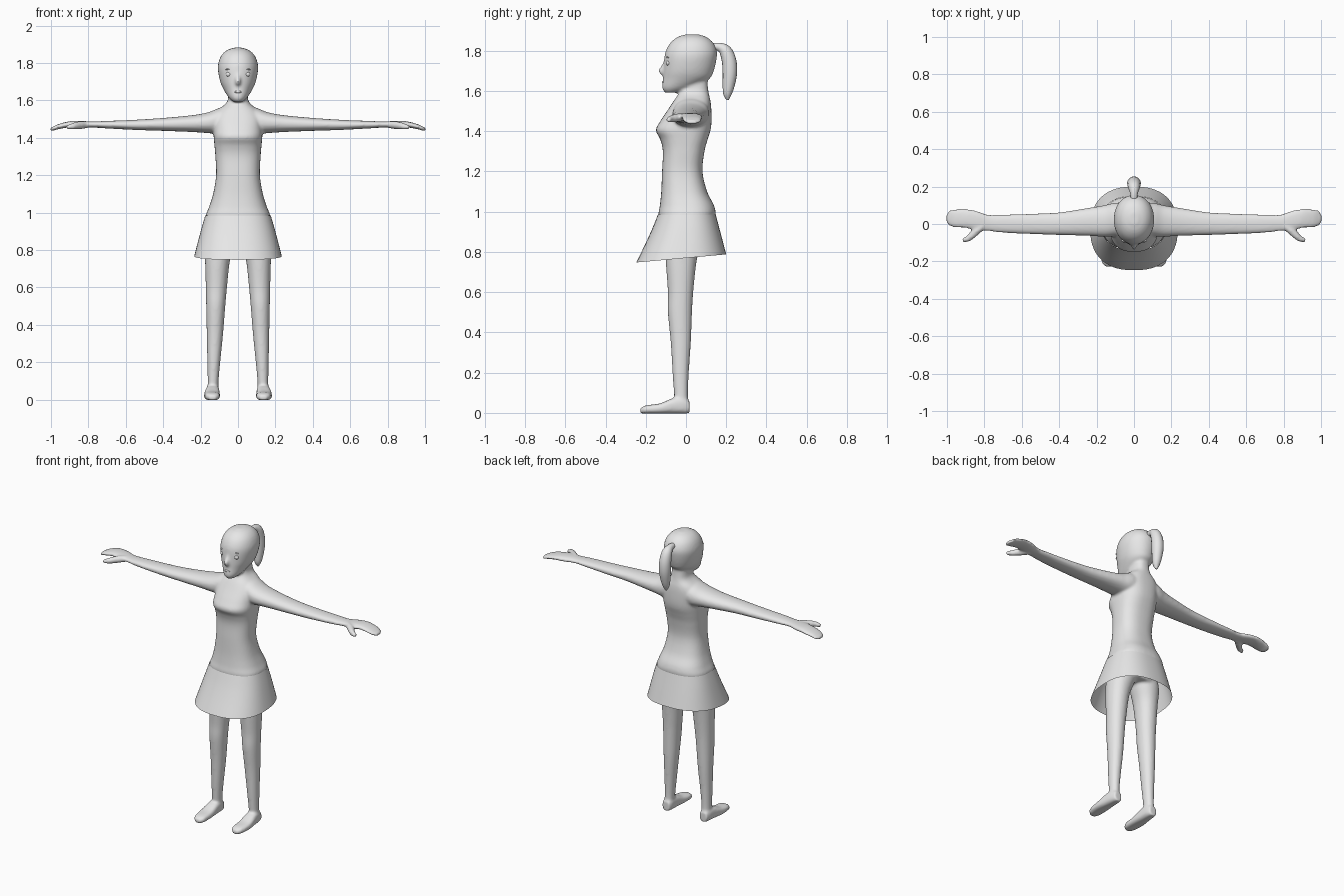
import bpy, bmesh, math
from mathutils import Vector

cube = bpy.data.objects.get("Cube")
if cube:
    bpy.data.objects.remove(cube)

mat = bpy.data.materials.new("light_grey")
mat.use_nodes = True
GREY = (0.8, 0.8, 0.8, 1)
mat.diffuse_color = GREY
mat.node_tree.nodes["Principled BSDF"].inputs["Base Color"].default_value = GREY


def smooth_rows(rows, steps=5):
    """Pass a smooth curve through the listed cross-sections."""
    out = []
    for i in range(len(rows) - 1):
        a, b, c, d = (rows[min(max(i + k, 0), len(rows) - 1)] for k in (-1, 0, 1, 2))
        for s in range(steps):
            t = s / steps
            out.append([q + t / 2 * (r - p + t * (2 * p - 5 * q + 4 * r - w + t * (3 * (q - r) + w - p)))
                        for p, q, r, w in zip(a, b, c, d)])
    return out + [list(rows[-1])]


def loft(bm, rows, axis, power=2.0, side=1, caps=True, sides=40):
    """Rows are (position, low u, high u, low v, high v) along an axis."""
    rings = []
    for pos, u0, u1, v0, v1 in smooth_rows(rows):
        ring = []
        for k in range(sides):
            a = 2 * math.pi * k / sides
            c, s = math.cos(a), math.sin(a)
            u = (u0 + u1) / 2 + (u1 - u0) / 2 * math.copysign(abs(c) ** (2 / power), c)
            v = (v0 + v1) / 2 + (v1 - v0) / 2 * math.copysign(abs(s) ** (2 / power), s)
            x, y, z = {"x": (pos, u, v), "y": (u, pos, v), "z": (u, v, pos)}[axis]
            ring.append(bm.verts.new((x * side, y, z)))
        rings.append(ring)
    for lo, hi in zip(rings, rings[1:]):
        for k in range(sides):
            n = (k + 1) % sides
            bm.faces.new((lo[k], lo[n], hi[n], hi[k]))
    if caps:
        bm.faces.new(rings[0])
        bm.faces.new(rings[-1])


def upright(rows):
    """Expand (height, half width, front, back) to a loft row."""
    return [(z, -w, w, f, b) for z, w, f, b in rows]


def tube(bm, rows, side=1, sides=16):
    """Round tube bending in one plane; rows are (x, y, z, radius)."""
    rows = smooth_rows(rows)
    pts = [Vector((x * side, y, z)) for x, y, z, r in rows]
    rings = []
    for i, p in enumerate(pts):
        d = (pts[min(i + 1, len(pts) - 1)] - pts[max(i - 1, 0)]).normalized()
        ref = Vector((1, 0, 0)) if abs(d.x) < 0.3 else Vector((0, 0, 1))
        u = d.cross(ref).normalized()
        v = d.cross(u)
        angles = [2 * math.pi * k / sides for k in range(sides)]
        rings.append([bm.verts.new(p + rows[i][3] * (u * math.cos(a) + v * math.sin(a))) for a in angles])
    for lo, hi in zip(rings, rings[1:]):
        for k in range(sides):
            n = (k + 1) % sides
            bm.faces.new((lo[k], lo[n], hi[n], hi[k]))
    bm.faces.new(rings[0])
    bm.faces.new(rings[-1])


def finish(bm, name):
    bmesh.ops.recalc_face_normals(bm, faces=bm.faces)
    for f in bm.faces:
        f.smooth = True
    mesh = bpy.data.meshes.new(name)
    bm.to_mesh(mesh)
    bm.free()
    mesh.materials.append(mat)
    obj = bpy.data.objects.new(name, mesh)
    bpy.context.collection.objects.link(obj)
    return obj


def ellipsoid(name, centre, radii, tilt=0):
    bpy.ops.mesh.primitive_uv_sphere_add(segments=20, ring_count=12, location=centre, rotation=(0, tilt, 0))
    obj = bpy.context.object
    obj.name = name
    obj.scale = radii
    obj.data.materials.append(mat)
    bpy.ops.object.shade_smooth()


# Body: overlapping lofts fused into one smooth skin
bm = bmesh.new()
loft(bm, upright([
    (.86, .13, -.10, .08), (.93, .155, -.12, .12), (.98, .172, -.137, .146),
    (1.03, .155, -.13, .14), (1.10, .133, -.123, .105), (1.20, .117, -.119, .082),
    (1.30, .121, -.115, .092), (1.36, .126, -.128, .108), (1.405, .13, -.15, .122),
    (1.45, .13, -.128, .127), (1.51, .13, -.088, .126), (1.55, .105, -.062, .122),
    (1.59, .06, -.035, .113), (1.64, .05, -.02, .107), (1.70, .048, -.01, .107)]), "z", 2.5)

# Head
loft(bm, upright([
    (1.592, .025, -.105, -.04), (1.615, .05, -.118, .03), (1.66, .078, -.114, .115),
    (1.70, .095, -.112, .138), (1.76, .107, -.108, .152), (1.80, .105, -.1, .153),
    (1.84, .089, -.077, .135), (1.868, .06, -.042, .102), (1.882, .02, 0, .06)]), "z", 2.1)

# Limbs, mirrored
for side in (1, -1):
    # Arm and flat hand
    loft(bm, [
        (.06, -.06, .115, 1.42, 1.572), (.11, -.065, .112, 1.42, 1.556),
        (.16, -.068, .10, 1.425, 1.536), (.25, -.063, .085, 1.431, 1.52),
        (.40, -.059, .062, 1.437, 1.506), (.55, -.054, .055, 1.442, 1.496),
        (.70, -.047, .05, 1.45, 1.49), (.78, -.038, .05, 1.455, 1.487),
        (.84, -.035, .07, 1.455, 1.49), (.90, -.022, .081, 1.456, 1.488),
        (.96, -.018, .079, 1.446, 1.473), (.99, -.008, .07, 1.437, 1.459),
        (1.003, .01, .05, 1.436, 1.454)], "x", 2.2, side)
    # Thumb
    tube(bm, [(.81, -.01, 1.47, .02), (.85, -.045, 1.467, .021),
              (.885, -.077, 1.461, .017), (.918, -.087, 1.455, .011)], side)
    # Leg
    loft(bm, [
        (.03, .105, .163, -.055, .012), (.10, .104, .162, -.06, .01),
        (.20, .095, .164, -.067, .014), (.35, .08, .167, -.076, .024),
        (.50, .068, .17, -.09, .03), (.60, .059, .172, -.09, .036),
        (.75, .042, .176, -.1, .052), (.85, .01, .175, -.1, .075),
        (.93, 0, .15, -.09, .08)], "z", 2.1, side)
    # Foot
    loft(bm, [
        (-.228, .118, .153, -.002, .022), (-.20, .099, .174, -.003, .037),
        (-.13, .096, .182, -.003, .047), (-.06, .099, .175, -.003, .075),
        (-.01, .102, .168, -.003, .075), (.017, .11, .16, -.002, .06)], "y", 2.8, side)

# Nose ridge blended into the face
tube(bm, [(0, -.098, 1.75, .010), (0, -.112, 1.72, .012), (0, -.123, 1.70, .014), (0, -.108, 1.685, .012)])

body = finish(bm, "body")
remesh = body.modifiers.new("fuse", 'REMESH')
remesh.mode = 'VOXEL'
remesh.voxel_size = 0.008
remesh.use_smooth_shade = True
relax = body.modifiers.new("relax", 'SMOOTH')
relax.factor = 0.5
relax.iterations = 5

# Skirt: open flared shell with a hem that dips at the front
bm = bmesh.new()
loft(bm, upright([(.985, .175, -.14, .148), (.92, .194, -.168, .164),
                  (.85, .213, -.203, .181), (.77, .234, -.247, .2)]), "z", 2.4, caps=False, sides=56)
for v in bm.verts:
    v.co.z += .09 * v.co.y * (.985 - v.co.z) / .215
finish(bm, "skirt")

# Ponytail
bm = bmesh.new()
tube(bm, [(0, .125, 1.815, .02), (0, .16, 1.82, .02), (0, .195, 1.80, .031),
          (0, .214, 1.75, .036), (0, .218, 1.69, .036), (0, .212, 1.63, .03),
          (0, .206, 1.585, .021), (0, .207, 1.556, .006)])
finish(bm, "ponytail")

# Facial features
for side, label in ((1, "left"), (-1, "right")):
    ellipsoid(label + "_eye", (side * .049, -.088, 1.739), (.016, .012, .013))
    ellipsoid(label + "_brow", (side * .048, -.09, 1.768), (.02, .007, .004), side * .15)
ellipsoid("lips", (0, -.113, 1.645), (.02, .006, .006))
